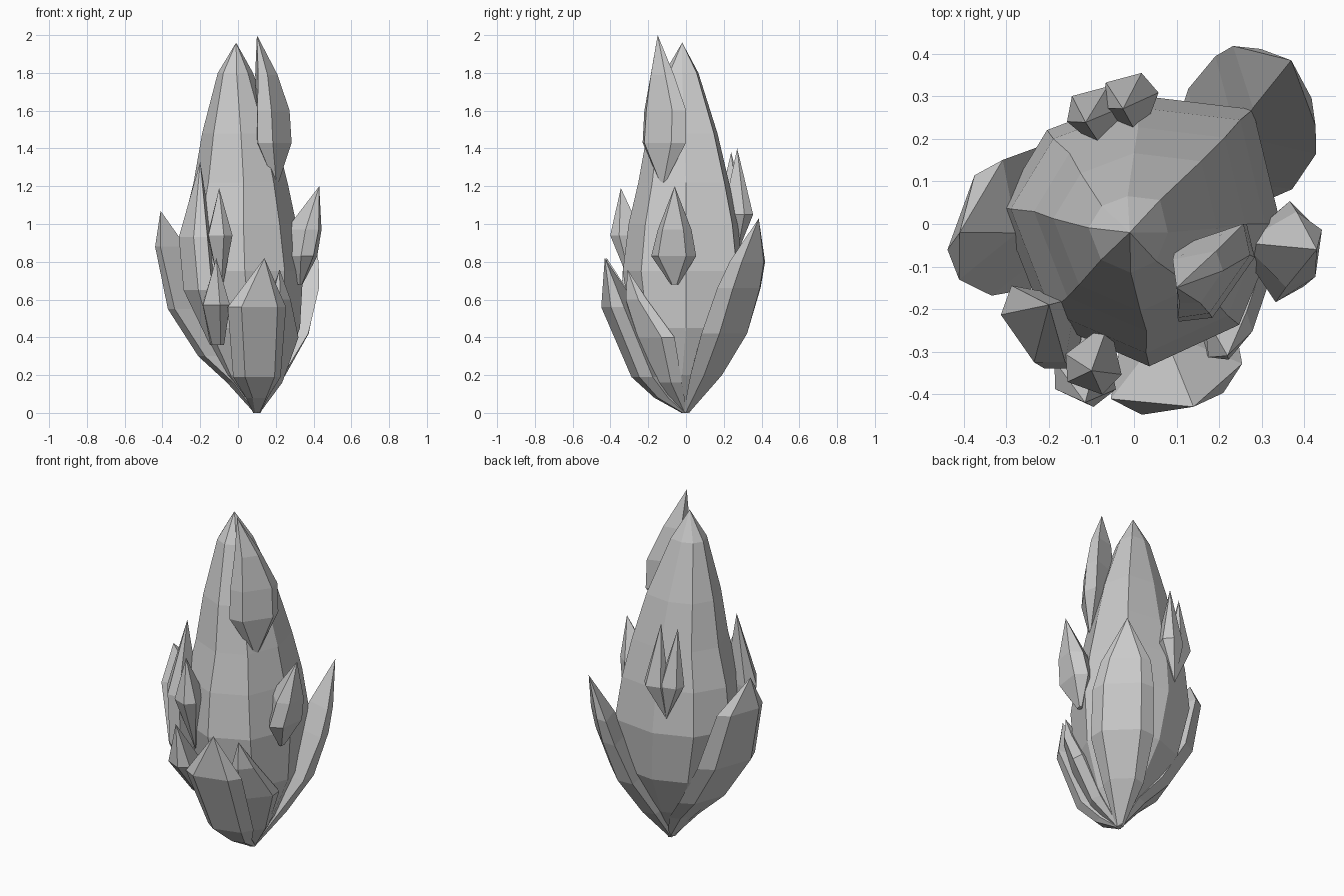
import bpy, bmesh
from math import sin, cos, radians


def loft(name, rings):
    """Skin a stack of equal-sized rings into a closed flat-shaded mesh."""
    bm = bmesh.new()
    loops = [[bm.verts.new(p) for p in ring] for ring in rings]
    n = len(loops[0])
    for a, b in zip(loops, loops[1:]):
        for i in range(n):
            j = (i + 1) % n
            bm.faces.new((a[i], a[j], b[j], b[i]))
    bm.faces.new(loops[0][::-1])
    bm.faces.new(loops[-1])
    bmesh.ops.remove_doubles(bm, verts=bm.verts, dist=0.0005)
    bmesh.ops.recalc_face_normals(bm, faces=bm.faces)
    me = bpy.data.meshes.new(name)
    bm.to_mesh(me)
    bm.free()
    ob = bpy.data.objects.new(name, me)
    bpy.context.collection.objects.link(ob)
    return ob


def shard(name, angle, rows, inner=-1.8):
    """Faceted blade facing outward at angle; rows are x, y, z, half width, thickness."""
    a = radians(angle)
    ox, oy = cos(a), sin(a)
    section = [(-1, 0), (-0.62, 1), (0.62, 1), (1, 0), (0, inner)]
    rings = []
    for x, y, z, w, t in rows:
        rings.append([(x - oy * w * u + ox * t * v, y + ox * w * u + oy * t * v, z)
                      for u, v in section])
    return loft(name, rings)


# Central crystal: ridges to the left, back right and front
outline = [(1.03, 0), (0.83, 0.83), (0, 0.93), (-0.66, 0.68),
           (-1, 0.12), (-0.68, -0.7), (0.08, -1.03), (0.73, -0.73)]
body = [(0.02, 0.10, -0.01, 0.02), (0.2, 0.07, -0.02, 0.16), (0.45, 0.04, 0.0, 0.28),
        (0.75, 0.01, 0.0, 0.325), (1.0, 0.005, 0.0, 0.295), (1.22, 0.01, 0.0, 0.245),
        (1.48, 0.0, -0.01, 0.19), (1.80, -0.015, -0.02, 0.092), (1.96, -0.01, -0.02, 0)]
loft("central_crystal", [[(cx + r * u, cy + r * v, z) for u, v in outline]
                         for z, cx, cy, r in body])

# Large base petals growing from the foot
shard("back_right_petal", 46, [
    (0.10, 0.00, 0.00, 0.02, 0.01), (0.16, 0.10, 0.20, 0.11, 0.06),
    (0.25, 0.20, 0.42, 0.17, 0.07), (0.31, 0.28, 0.66, 0.165, 0.055),
    (0.33, 0.325, 0.80, 0.135, 0.04), (0.37, 0.385, 1.03, 0, 0)])
shard("left_petal", 160, [
    (0.10, 0.00, 0.00, 0.02, 0.01), (0.01, 0.00, 0.16, 0.10, 0.05),
    (-0.12, 0.01, 0.30, 0.16, 0.06), (-0.27, 0.01, 0.55, 0.19, 0.065),
    (-0.36, 0.01, 0.88, 0.15, 0.05), (-0.41, -0.02, 1.07, 0, 0)])
shard("front_petal", 285, [
    (0.10, -0.01, 0.00, 0.02, 0.01), (0.10, -0.11, 0.08, 0.06, 0.05),
    (0.10, -0.21, 0.19, 0.13, 0.06), (0.10, -0.37, 0.56, 0.16, 0.055),
    (0.14, -0.43, 0.82, 0, 0)], -2.2)
shard("front_right_petal", 320, [
    (0.10, -0.01, 0.00, 0.02, 0.01), (0.16, -0.09, 0.16, 0.09, 0.05),
    (0.23, -0.16, 0.40, 0.13, 0.05), (0.22, -0.26, 0.60, 0.07, 0.04),
    (0.22, -0.31, 0.76, 0, 0)])

# Upper front-right flame tip
shard("upper_shard", 325, [
    (0.205, -0.125, 1.19, 0, 0), (0.185, -0.115, 1.43, 0.14, 0.06),
    (0.18, -0.11, 1.60, 0.135, 0.055), (0.15, -0.125, 1.79, 0.075, 0.04),
    (0.10, -0.15, 2.00, 0, 0)])

# Right-hand shard
shard("right_shard", 352, [
    (0.33, -0.06, 0.68, 0.02, 0.01), (0.35, -0.065, 0.83, 0.12, 0.06),
    (0.37, -0.06, 0.97, 0.09, 0.065), (0.43, -0.06, 1.20, 0, 0)])

# Front-left cluster
shard("front_left_shard", 215, [
    (-0.13, -0.19, 0.36, 0.03, 0.01), (-0.20, -0.25, 0.65, 0.11, 0.06),
    (-0.225, -0.235, 0.93, 0.11, 0.06), (-0.20, -0.19, 1.33, 0, 0)])
shard("front_left_small_shard", 250, [
    (-0.09, -0.27, 0.62, 0, 0), (-0.095, -0.33, 0.94, 0.07, 0.06),
    (-0.10, -0.345, 1.19, 0, 0)])
shard("low_front_shard", 245, [
    (-0.11, -0.24, 0.36, 0.04, 0.01), (-0.115, -0.355, 0.57, 0.08, 0.06),
    (-0.115, -0.42, 0.82, 0, 0)])

# Twin-tipped shard on the back
for side, dx, lift in (("a", 0.04, 1.40), ("b", -0.04, 1.38)):
    shard("back_twin_shard_" + side, 105, [
        (-0.06, 0.27, 0.84, 0, 0), (-0.05 + dx, 0.275 + dx * 0.4, 1.05, 0.07, 0.055),
        (-0.07 + dx * 1.1, 0.255 + dx * 0.4, lift, 0, 0)])
